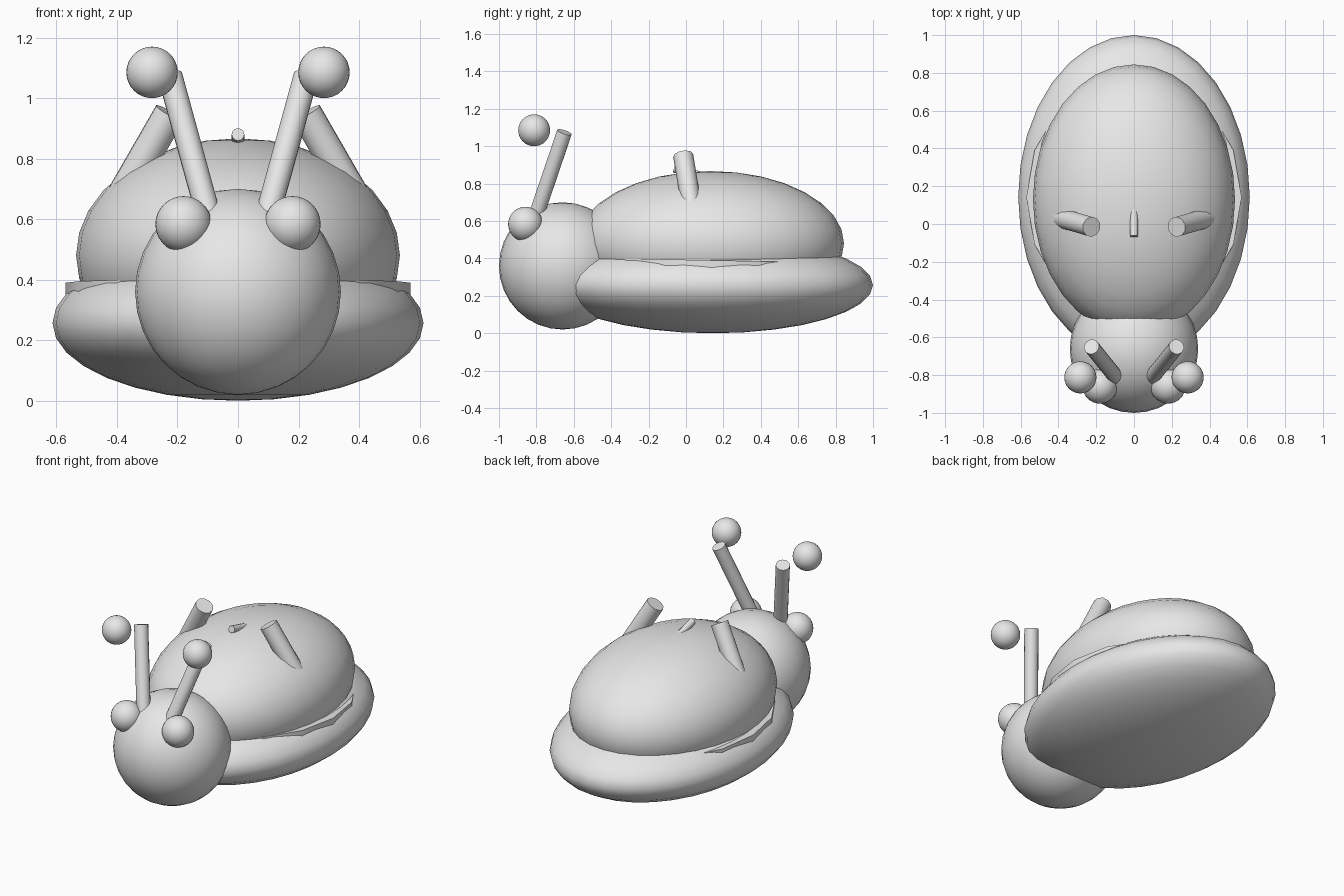
import bpy
import math
from mathutils import Vector

if "Cube" in bpy.data.objects:
    bpy.data.objects.remove(bpy.data.objects["Cube"])

grey = bpy.data.materials.new("plain_grey")
grey.diffuse_color = (0.8, 0.8, 0.8, 1)
grey.use_nodes = True
grey.node_tree.nodes["Principled BSDF"].inputs["Base Color"].default_value = grey.diffuse_color


def finish(name):
    ob = bpy.context.object
    ob.name = name
    ob.data.materials.append(grey)
    bpy.ops.object.transform_apply(location=False, rotation=True, scale=True)
    bpy.ops.object.shade_smooth_by_angle(angle=math.radians(50))
    return ob


def ellipsoid(name, centre, radii):
    bpy.ops.mesh.primitive_uv_sphere_add(segments=32, ring_count=16, radius=1, location=centre)
    bpy.context.object.scale = radii
    return finish(name)


def rod(name, start, end, radius, sides):
    a, b = Vector(start), Vector(end)
    bpy.ops.mesh.primitive_cylinder_add(vertices=sides, radius=radius, depth=(b - a).length,
                                        location=(a + b) / 2)
    bpy.context.object.rotation_euler = (b - a).to_track_quat('Z', 'Y').to_euler()
    return finish(name)


# Main masses
ellipsoid("body", (0, 0.143, 0.257), (0.613, 0.857, 0.257))
ellipsoid("shell", (0, 0.13, 0.48), (0.535, 0.715, 0.387))
ellipsoid("head", (0, -0.66, 0.36), (0.34, 0.34, 0.34))

# Thin rim disc between body and shell, just showing at the sides
bpy.ops.mesh.primitive_cylinder_add(vertices=16, radius=1, depth=1, location=(0, 0.14, 0.345))
bpy.context.object.scale = (0.57, 0.65, 0.09)
bpy.context.object.rotation_euler.x = -0.02
finish("rim_disc")

# Paired cheeks, stalks, floating tips and shell spikes
for side, s in (("left", -1), ("right", 1)):
    ellipsoid(side + "_cheek", (s * 0.18, -0.858, 0.583), (0.093, 0.093, 0.093))
    ellipsoid(side + "_stalk_ball", (s * 0.284, -0.812, 1.085), (0.085, 0.085, 0.085))
    rod(side + "_stalk", (s * 0.067, -0.845, 0.5), (s * 0.225, -0.65, 1.075), 0.041, 16)
    rod(side + "_shell_spike", (s * 0.415, 0.04, 0.62), (s * 0.225, -0.015, 0.95), 0.054, 10)

# Small nub on top of the shell
rod("top_nub", (0, 0.15, 0.825), (0, -0.065, 0.88), 0.021, 12)
